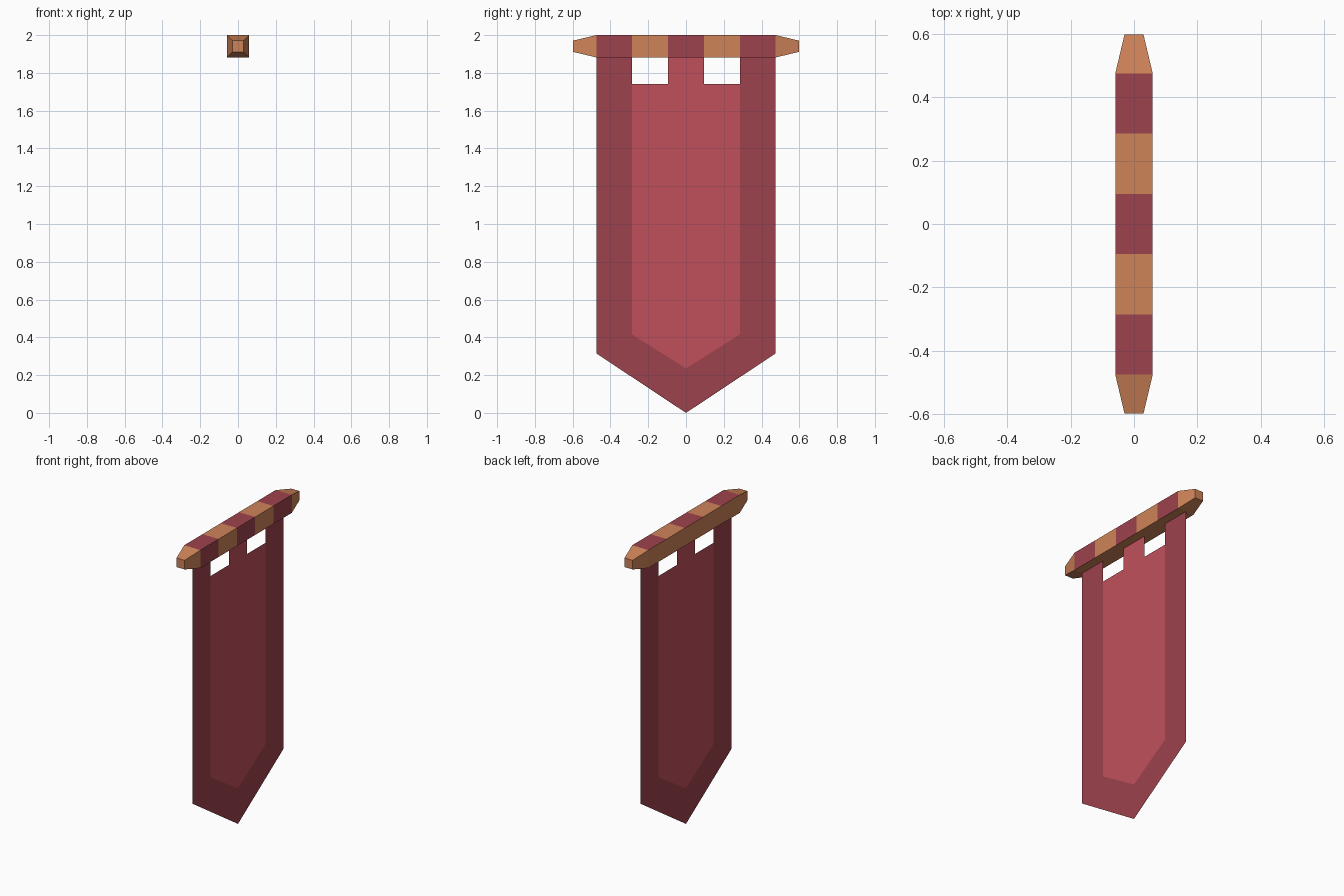
import bpy, bmesh

if "Cube" in bpy.data.objects:
    bpy.data.objects.remove(bpy.data.objects["Cube"])

def srgb(r, g, b):
    lin = lambda c: c / 12.92 if c <= 0.04045 else ((c + 0.055) / 1.055) ** 2.4
    return (lin(r / 255), lin(g / 255), lin(b / 255), 1)

def material(name, rgb):
    m = bpy.data.materials.new(name)
    m.diffuse_color = srgb(*rgb)
    m.use_nodes = True
    m.node_tree.nodes["Principled BSDF"].inputs["Base Color"].default_value = m.diffuse_color
    return m

wood = material("wood", (206, 131, 88))
dark_red = material("dark_red_cloth", (158, 66, 76))
light_red = material("light_red_cloth", (192, 80, 91))

def finish(name, bm, mats):
    mesh = bpy.data.meshes.new(name)
    bm.to_mesh(mesh)
    bm.free()
    for m in mats:
        mesh.materials.append(m)
    obj = bpy.data.objects.new(name, mesh)
    bpy.context.collection.objects.link(obj)
    return obj

R, TIP = 0.059, 0.03          # rod half width, half width at its ends
ROD_Z = 2 - R
ROD_BOTTOM = 2 - 2 * R
TAB, INNER, OUTER, END = 0.095, 0.285, 0.475, 0.597

# Rod: square sections along y, tapered ends, cloth loops on top and +x sides
bm = bmesh.new()
rings = []
stations = [-END, -OUTER, -INNER, -TAB, TAB, INNER, OUTER, END]
for y in stations:
    h = TIP if abs(y) == END else R
    rings.append([bm.verts.new((sx * h, y, ROD_Z + sz * h))
                  for sx, sz in ((-1, -1), (1, -1), (1, 1), (-1, 1))])
for i, (a, b) in enumerate(zip(rings, rings[1:])):
    for k in range(4):        # sides in order: bottom, +x, top, -x
        n = (k + 1) % 4
        f = bm.faces.new((a[k], a[n], b[n], b[k]))
        f.material_index = 1 if i in (1, 3, 5) and k in (1, 2) else 0
bm.faces.new(rings[0])
bm.faces.new(rings[-1])
bmesh.ops.recalc_face_normals(bm, faces=bm.faces)
finish("rod", bm, [wood, dark_red])

# Banner: flat sheet in the yz plane, half described and mirrored
CLOTH_TOP = 1.741
half = [
    (0, [(0, 0), (OUTER, 0.315), (INNER, 0.415), (0, 0.235)]),             # point border
    (0, [(INNER, 0.415), (OUTER, 0.315), (OUTER, ROD_BOTTOM),
         (INNER, ROD_BOTTOM), (INNER, CLOTH_TOP)]),                        # side border
    (1, [(0, 0.235), (INNER, 0.415), (INNER, CLOTH_TOP),
         (TAB, CLOTH_TOP), (0, CLOTH_TOP)]),                               # inner field
    (1, [(0, CLOTH_TOP), (TAB, CLOTH_TOP), (TAB, ROD_BOTTOM), (0, ROD_BOTTOM)]),  # middle tab
]
bm = bmesh.new()
for side in (1, -1):
    for index, points in half:
        f = bm.faces.new([bm.verts.new((0, side * y, z)) for y, z in points[::side]])
        f.material_index = index
bmesh.ops.remove_doubles(bm, verts=bm.verts, dist=0.0001)
finish("banner_cloth", bm, [dark_red, light_red])
